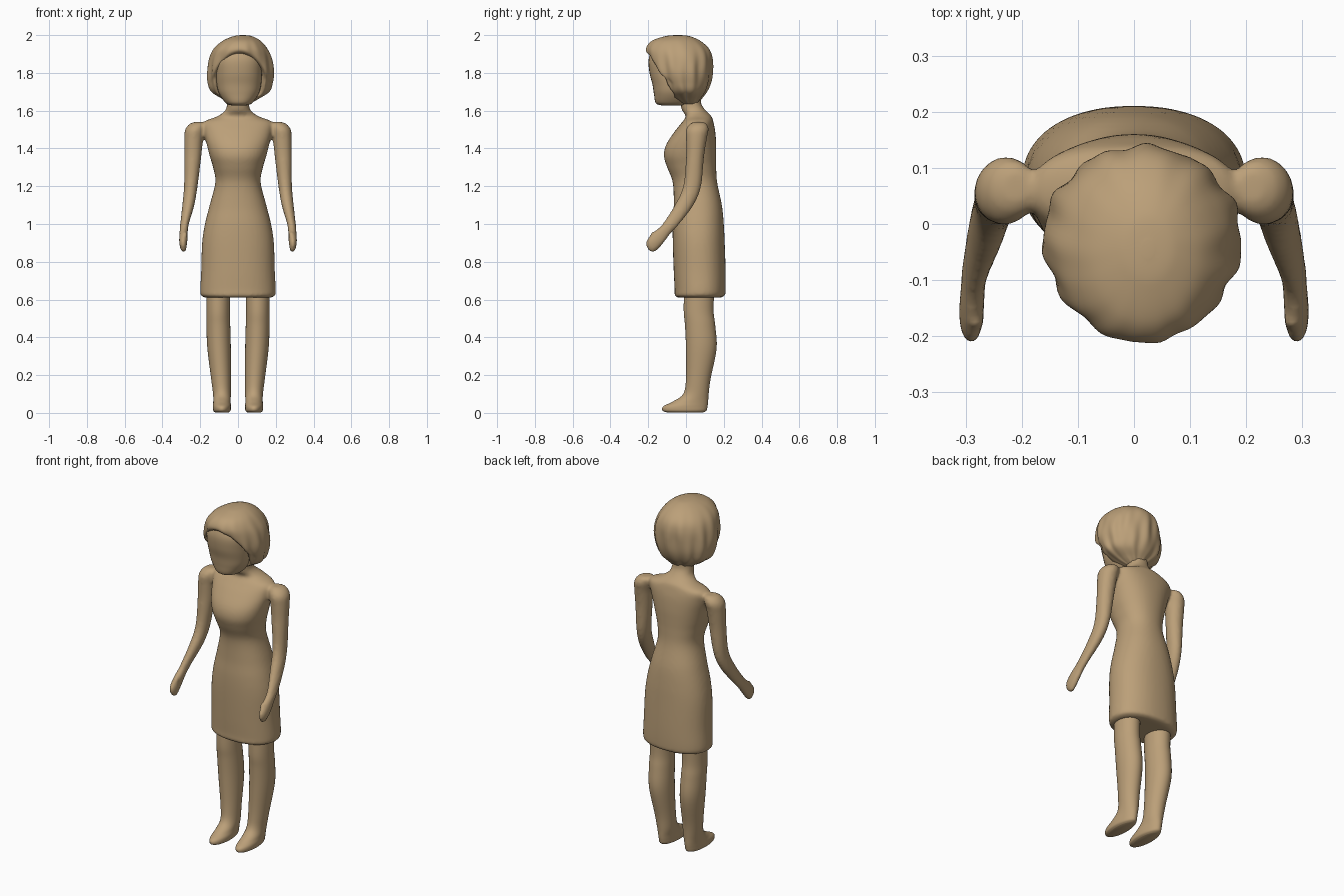
import bpy
import bmesh
from math import sin, cos, pi, exp
from mathutils import Vector

cube = bpy.data.objects.get("Cube")
if cube:
    bpy.data.objects.remove(cube, do_unlink=True)

tan = bpy.data.materials.new("warm_tan")
tan.use_nodes = True
colour = (0.50, 0.35, 0.19, 1)
tan.diffuse_color = colour
tan.node_tree.nodes["Principled BSDF"].inputs["Base Color"].default_value = colour


def spline(rings, steps):
    """Smoothly fill in rings between the given ones."""
    pts = [Vector(r) for r in rings]
    pts = [pts[0]] + pts + [pts[-1]]
    out = []
    for a, b, c, d in zip(pts, pts[1:], pts[2:], pts[3:]):
        for i in range(steps):
            t = i / steps
            out.append(b + (c - a) * (t / 2)
                       + (a * 2 - b * 5 + c * 4 - d) * (t * t / 2)
                       + (b * 3 - a - c * 3 + d) * (t ** 3 / 2))
    return out + [pts[-1]]


def loft(bm, rings, side=1, sides=32, steps=5, square=1.0, shape=None):
    """Skin oval rings (height, x centre, half width, front y, back y) in hundredths."""
    loops = []
    for z, xc, w, front, back in spline(rings, steps):
        loop = []
        for k in range(sides):
            a = 2 * pi * k / sides
            c, s = cos(a), sin(a)
            c = abs(c) ** square * (1 if c > 0 else -1)
            s = abs(s) ** square * (1 if s > 0 else -1)
            p = Vector((xc + w * c, (front + back + (back - front) * s) / 2, z)) / 100
            if shape:
                p = shape(p, a)
            p.x *= side
            loop.append(bm.verts.new(p))
        loops.append(loop)
    for lo, hi in zip(loops, loops[1:]):
        for k in range(sides):
            n = (k + 1) % sides
            bm.faces.new((lo[k], lo[n], hi[n], hi[k]))
    bm.faces.new(loops[0][::-1])
    bm.faces.new(loops[-1])


def finish(bm, name):
    bmesh.ops.recalc_face_normals(bm, faces=bm.faces)
    mesh = bpy.data.meshes.new(name)
    bm.to_mesh(mesh)
    bm.free()
    mesh.materials.append(tan)
    mesh.shade_smooth()
    obj = bpy.data.objects.new(name, mesh)
    bpy.context.collection.objects.link(obj)
    return obj


# Dress, shoulders and neck
torso = [
    (61, 0, 17, -4, 18), (62, 0, 19.5, -6, 20.5), (65, 0, 20, -6, 21),
    (75, 0, 19.5, -6.5, 21), (90, 0, 19, -7, 20.5), (100, 0, 17.5, -7, 20),
    (110, 0, 15, -6.5, 19), (122, 0, 12, -7, 16.5), (130, 0, 13.2, -10, 16),
    (136, 0, 15, -11.7, 16), (142, 0, 16.5, -10.5, 16), (149, 0, 18, -6, 15.5),
    (154, 0, 18, -2, 14.5), (157, 0, 11, 0, 13.5), (160, 0, 6.8, -2, 10.5),
    (164, 0, 5.8, -3, 8), (170, 0, 5.8, -3, 8),
]

# Arm hanging down and swinging forward to the hand
arm = [
    (85.5, 28.8, 1.2, -19.5, -16), (88, 29, 1.8, -21, -13.5),
    (91, 29, 2.2, -21, -11), (95, 28.8, 2.2, -18, -8), (100, 28.3, 2.3, -12.5, -3.5),
    (110, 26.3, 3.2, -6, 4), (120, 25, 3.6, -1.5, 8), (135, 24, 4.5, 0, 9.5),
    (145, 23.5, 5, 0, 11), (150, 22.8, 5.2, 0, 12), (153, 21.5, 4.2, 2, 11),
    (154, 21, 2, 4, 9),
]
thumb = [(90, 28, 1, -18, -15), (93, 28, 1.3, -19, -15), (96, 28, 0.9, -18.5, -16)]

bm = bmesh.new()
loft(bm, torso, sides=48, square=0.9)
for side in (1, -1):
    loft(bm, arm, side)
    loft(bm, thumb, side)
body = finish(bm, "dress_torso_and_arms")
blend = body.modifiers.new("blend", "REMESH")
blend.mode = "VOXEL"
blend.voxel_size = 0.009
blend.use_smooth_shade = True
soften = body.modifiers.new("soften", "SMOOTH")
soften.factor = 0.5
soften.iterations = 6

# Legs with feet
leg = [
    (0.2, 8.5, 3.5, -10, 9), (1.2, 8.5, 4.6, -12.4, 10.8), (3.5, 8.5, 4.8, -12, 11.4),
    (6, 8.5, 4.6, -7, 11.7), (10, 8.5, 4.7, -1.5, 12), (18, 9, 5.2, 0, 13),
    (34, 10, 6.2, 0, 16.2), (46, 10.4, 6.3, -0.5, 15.5), (54, 10.5, 6.2, -1.2, 14.6),
    (66, 10.5, 6.4, -1, 15),
]
for name, side in (("left_leg", 1), ("right_leg", -1)):
    bm = bmesh.new()
    loft(bm, leg, side)
    finish(bm, name)

# Face, tucked under the fringe
face = [
    (162.8, 0.5, 4, -13, -1), (164, 0.5, 7, -16, 1), (169, 0.5, 10.5, -17, 3),
    (174, 0.5, 11.8, -17.8, 4), (180, 0.5, 12.2, -19.3, 4), (187, 0.5, 11.8, -19.8, 2),
    (193, 0.5, 8, -18, 0),
]
bm = bmesh.new()
loft(bm, face, square=0.9)
finish(bm, "face")

# Bobbed hair with wavy locks and an arched opening for the face
hair = [
    (163.5, 1, 5, -3, 6), (166, 1.2, 9, -8, 8), (170, 1.2, 15, -13, 11),
    (175, 1.2, 17, -17, 13), (181, 1.5, 17.6, -19.5, 13.8), (188, 1.5, 16.4, -21, 13.8),
    (193, 1.5, 14, -21.2, 12), (197, 2, 10, -18, 7.5), (199.4, 2.5, 5, -11, 2),
    (200, 2.5, 1, -6, -3),
]


def locks(p, a):
    q = p.copy()
    level = max(0, min(1, (2 - p.z) * 6))
    wave = sin(11 * a + 9 * p.z) + 0.5 * sin(17 * a - 14 * p.z + 1)
    grow = 1 + 0.022 * level * wave
    q.x = 0.013 + (p.x - 0.013) * grow
    q.y = -0.035 + (p.y + 0.035) * grow
    arch = 1.89 - 5.5 * (q.x - 0.01) ** 2
    if q.y < -0.06:
        # Sink everything below the fringe line behind the face
        depth = 1 / (1 + exp((q.z - arch) * 130))
        inside = 1 / (1 + exp((abs(q.x - 0.01) - 0.125) * 110))
        q.y += (-0.06 - q.y) * depth * max(inside, 0.35)
    return q


bm = bmesh.new()
loft(bm, hair, sides=112, steps=8, shape=locks)
finish(bm, "hair")
